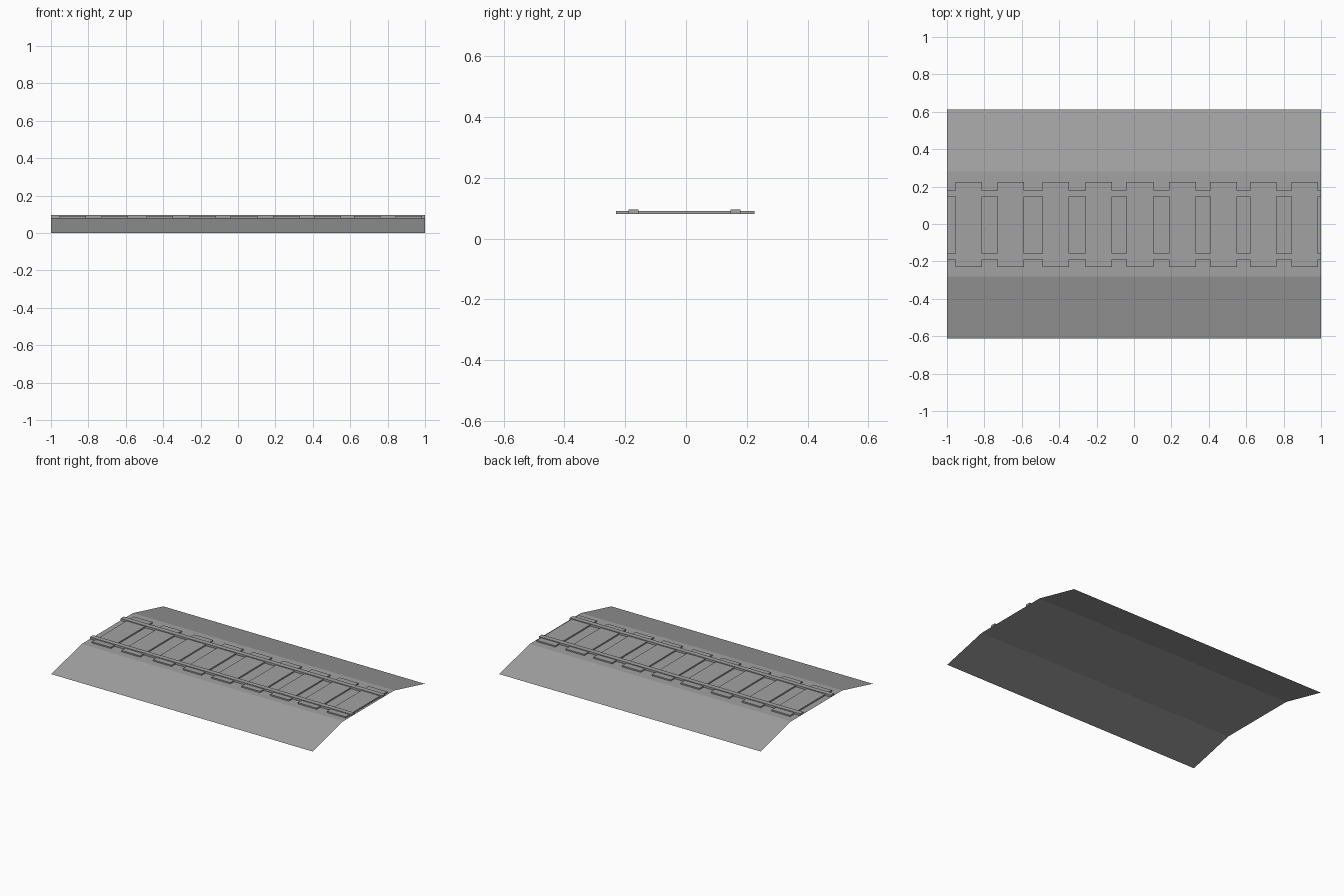
import bpy
import bmesh

cube = bpy.data.objects.get("Cube")
if cube:
    bpy.data.objects.remove(cube, do_unlink=True)

# Single stone grey used on every part
GREY = (0.36, 0.36, 0.36, 1.0)
mat = bpy.data.materials.new("stone grey")
mat.use_nodes = True
mat.diffuse_color = GREY
mat.node_tree.nodes["Principled BSDF"].inputs["Base Color"].default_value = GREY

BED_TOP = 0.081
RAIL_TOP = 0.095
SLEEPER_TOP = 0.09


def finish(bm, name):
    mesh = bpy.data.meshes.new(name)
    bm.to_mesh(mesh)
    bm.free()
    mesh.materials.append(mat)
    obj = bpy.data.objects.new(name, mesh)
    bpy.context.collection.objects.link(obj)
    return obj


def block(name, x0, x1, y0, y1, top):
    """Box resting on the bed, left open underneath."""
    bm = bmesh.new()
    bmesh.ops.create_cube(bm, size=1)
    for v in bm.verts:
        v.co = (x1 if v.co.x > 0 else x0,
                y1 if v.co.y > 0 else y0,
                top if v.co.z > 0 else BED_TOP)
    bm.normal_update()
    base = [f for f in bm.faces if f.normal.z < -0.5]
    bmesh.ops.delete(bm, geom=base, context='FACES_ONLY')
    return finish(bm, name)


# Ballast bed: open sheet with a flat crown and two sloping shoulders
bm = bmesh.new()
profile = [(-0.613, 0), (-0.28, BED_TOP), (0.28, BED_TOP), (0.613, 0)]
rows = [[bm.verts.new((x, y, z)) for y, z in profile] for x in (-1, 1)]
for i in range(len(profile) - 1):
    bm.faces.new((rows[0][i], rows[1][i], rows[1][i + 1], rows[0][i + 1]))
finish(bm, "ballast_bed")

# Two rails running the full length
block("front_rail", -1, 1, -0.19, -0.157, RAIL_TOP)
block("back_rail", -1, 1, 0.146, 0.18, RAIL_TOP)

# Sleepers laid at slightly uneven spacing
starts = [-0.955, -0.73, -0.49, -0.26, -0.04, 0.188, 0.407, 0.62, 0.842]
for i, x in enumerate(starts):
    block(f"sleeper_{i + 1}", x, x + 0.143, -0.23, 0.225, SLEEPER_TOP)
